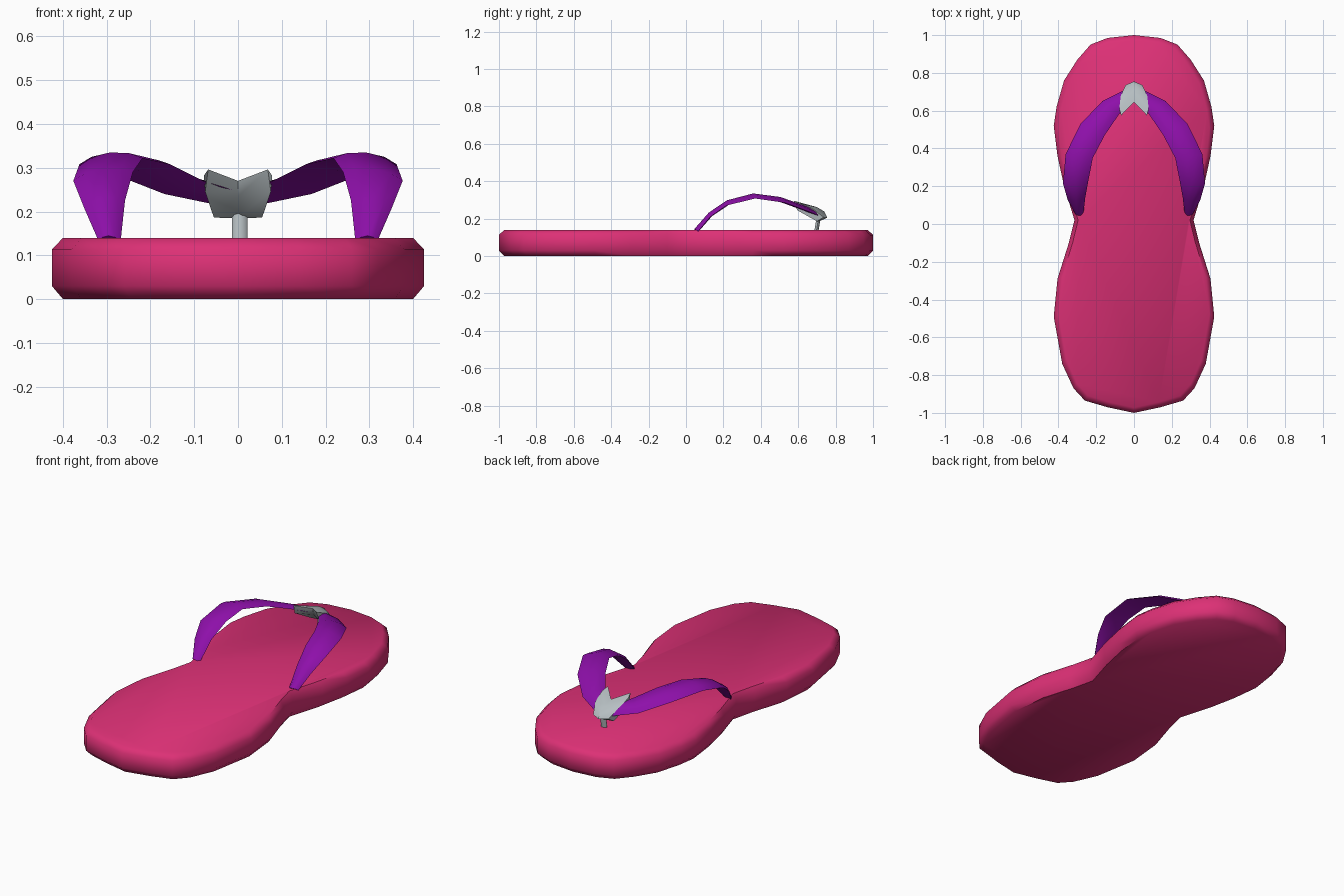
import bpy, bmesh, math
from mathutils import Vector

if "Cube" in bpy.data.objects:
    bpy.data.objects.remove(bpy.data.objects["Cube"])


def material(name, rgb):
    m = bpy.data.materials.new(name)
    m.diffuse_color = (*rgb, 1)
    m.use_nodes = True
    m.node_tree.nodes["Principled BSDF"].inputs["Base Color"].default_value = m.diffuse_color
    return m


PINK = material("pink rubber", (0.72, 0.03, 0.18))
PURPLE = material("purple strap", (0.27, 0.005, 0.40))
SILVER = material("silver", (0.47, 0.52, 0.54))


def loft(name, rings, mat, angle):
    """Skin a list of equal-sized closed rings and cap both ends."""
    bm = bmesh.new()
    loops = [[bm.verts.new(p) for p in ring] for ring in rings]
    n = len(loops[0])
    for a, b in zip(loops, loops[1:]):
        for i in range(n):
            j = (i + 1) % n
            bm.faces.new((a[i], a[j], b[j], b[i]))
    bm.faces.new(loops[0])
    bm.faces.new(loops[-1])
    bmesh.ops.recalc_face_normals(bm, faces=bm.faces)
    me = bpy.data.meshes.new(name)
    bm.to_mesh(me)
    bm.free()
    me.materials.append(mat)
    ob = bpy.data.objects.new(name, me)
    bpy.context.collection.objects.link(ob)
    bpy.ops.object.select_all(action='DESELECT')
    ob.select_set(True)
    bpy.context.view_layer.objects.active = ob
    bpy.ops.object.shade_smooth_by_angle(angle=math.radians(angle))
    return ob


# Sole: half outline mirrored, stacked with chamfered rims
half = [(0, 1), (0.14, 0.985), (0.23, 0.95), (0.30, 0.87), (0.37, 0.76),
        (0.41, 0.62), (0.425, 0.52), (0.405, 0.36), (0.37, 0.2), (0.315, 0.02),
        (0.345, -0.1), (0.405, -0.29), (0.425, -0.49), (0.38, -0.74),
        (0.32, -0.87), (0.26, -0.935), (0.14, -0.97), (0, -1)]
outline = half + [(-x, y) for x, y in reversed(half[1:-1])]
levels = [(0, 0.94, 0.972), (0.03, 1, 1), (0.113, 1, 1), (0.14, 0.94, 0.972)]
loft("sole", [[(x * sx, y * sy, z) for x, y in outline] for z, sx, sy in levels],
     PINK, 50)

# Straps: inner and outer edge per station, with a crowned section between
stations = [((0.268, 0.055, 0.132), (0.318, 0.065, 0.132)),
            ((0.258, 0.14, 0.225), (0.352, 0.13, 0.210)),
            ((0.240, 0.24, 0.290), (0.376, 0.215, 0.270)),
            ((0.218, 0.35, 0.322), (0.362, 0.37, 0.308)),
            ((0.155, 0.47, 0.308), (0.283, 0.53, 0.285)),
            ((0.080, 0.58, 0.270), (0.168, 0.65, 0.240)),
            ((0.000, 0.65, 0.245), (0.000, 0.735, 0.205))]
rings = []
for k, (a, b) in enumerate(stations):
    a, b = Vector(a), Vector(b)
    mid = [(Vector(p) + Vector(q)) / 2 for p, q in stations]
    along = mid[min(k + 1, 6)] - mid[max(k - 1, 0)]
    up = (b - a).cross(along).normalized()
    c = (a + b) / 2
    rings.append([a, a.lerp(b, 0.2) + up * 0.014, c + up * 0.02,
                  a.lerp(b, 0.8) + up * 0.014, b, c - up * 0.006])
for side, s in (("right", 1), ("left", -1)):
    loft(side + "_strap", [[(s * p.x, p.y, p.z) for p in r] for r in rings],
         PURPLE, 50)

# Clasp: chevron sleeve wrapped around the strap joint
middle = [(0, 0.645, 0.270), (0, 0.70, 0.262), (0, 0.74, 0.238), (0, 0.755, 0.205),
          (0, 0.71, 0.185), (0, 0.65, 0.235)]
edge = [(0.068, 0.575, 0.296), (0.078, 0.61, 0.282), (0.070, 0.68, 0.252),
        (0.045, 0.735, 0.208), (0.055, 0.70, 0.186), (0.075, 0.595, 0.245)]
loft("clasp", [[(-x, y, z) for x, y, z in edge], middle, edge], SILVER, 50)

# Toe post
loft("toe_post", [[(0.004 + 0.018 * math.cos(i * math.pi / 4),
                    y + 0.011 * math.sin(i * math.pi / 4), z) for i in range(8)]
                  for y, z in ((0.697, 0.132), (0.71, 0.21))], SILVER, 50)
